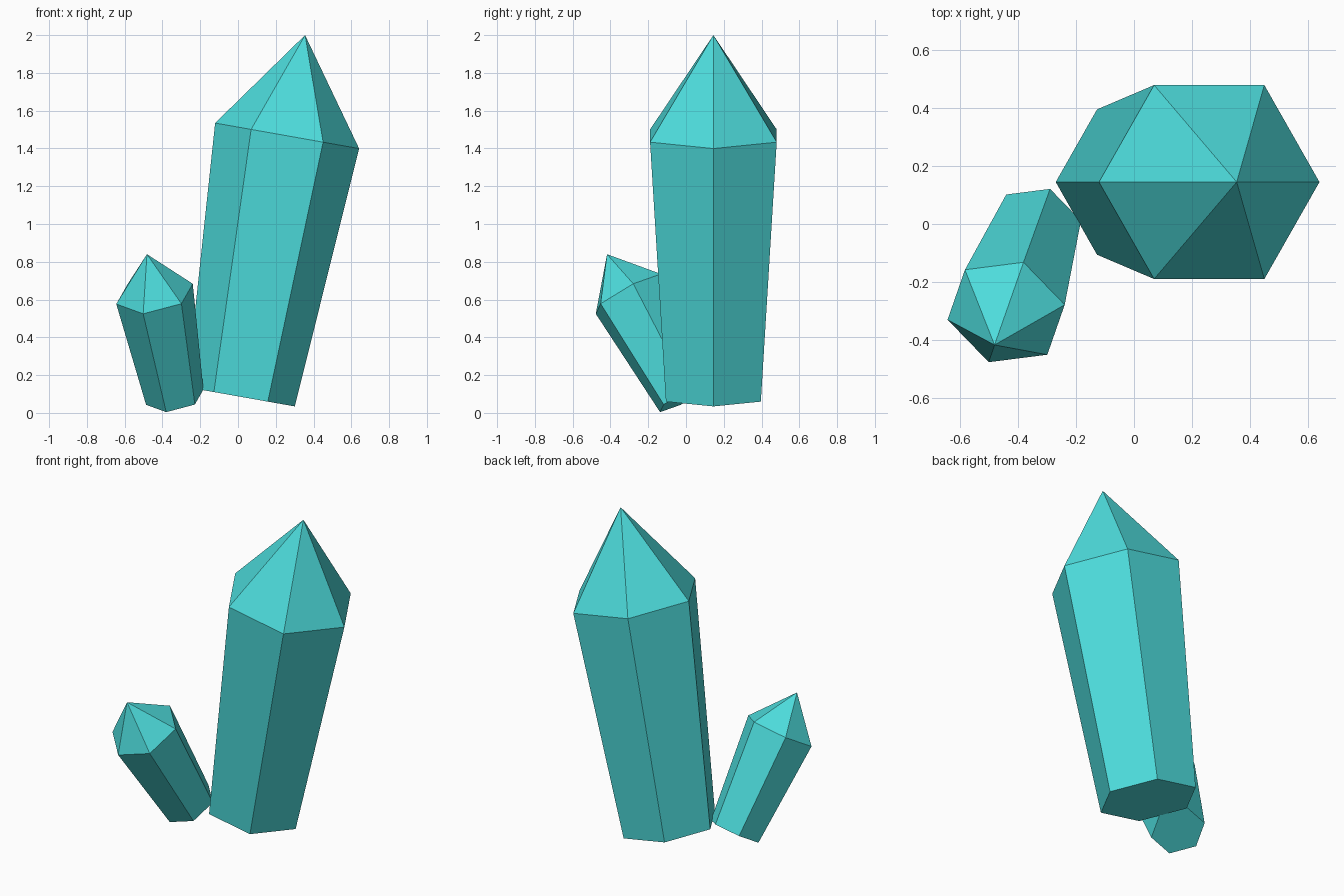
import bpy, bmesh
from math import cos, sin, pi
from mathutils import Vector

cube = bpy.data.objects.get("Cube")
if cube:
    bpy.data.objects.remove(cube, do_unlink=True)

# Single flat turquoise
turquoise = bpy.data.materials.new("turquoise")
turquoise.use_nodes = True
colour = (0.075, 0.72, 0.72, 1.0)
turquoise.diffuse_color = colour
turquoise.node_tree.nodes["Principled BSDF"].inputs["Base Color"].default_value = colour


def crystal(name, base, shoulder, tip, corner, base_radius, shoulder_radius, sides=6):
    """Tapered prism from base to shoulder, closed by a pyramid at the tip."""
    base, shoulder, tip = Vector(base), Vector(shoulder), Vector(tip)
    axis = (shoulder - base).normalized()
    u = Vector(corner)                       # direction of the first corner
    u = (u - axis * u.dot(axis)).normalized()
    v = axis.cross(u)

    bm = bmesh.new()

    def ring(centre, radius):
        angles = [2 * pi * i / sides for i in range(sides)]
        return [bm.verts.new(centre + radius * (cos(a) * u + sin(a) * v)) for a in angles]

    low, high = ring(base, base_radius), ring(shoulder, shoulder_radius)
    point = bm.verts.new(tip)
    bm.faces.new(low[::-1])
    for i in range(sides):
        j = (i + 1) % sides
        bm.faces.new((low[i], low[j], high[j], high[i]))
        bm.faces.new((high[i], high[j], point))

    mesh = bpy.data.meshes.new(name)
    bm.to_mesh(mesh)
    bm.free()
    mesh.materials.append(turquoise)
    obj = bpy.data.objects.new(name, mesh)
    bpy.context.scene.collection.objects.link(obj)
    return obj


# Tall crystal leaning to its left
crystal("large_crystal", (0.015, 0.145, 0.085), (0.26, 0.145, 1.467),
        (0.355, 0.145, 2.0), (1, 0, -0.177), 0.29, 0.387)

# Short crystal leaning forward beside it
crystal("small_crystal", (-0.335, -0.008, 0.083), (-0.442, -0.305, 0.63),
        (-0.482, -0.418, 0.84), (0.202, 0.025, 0.055), 0.158, 0.211)
